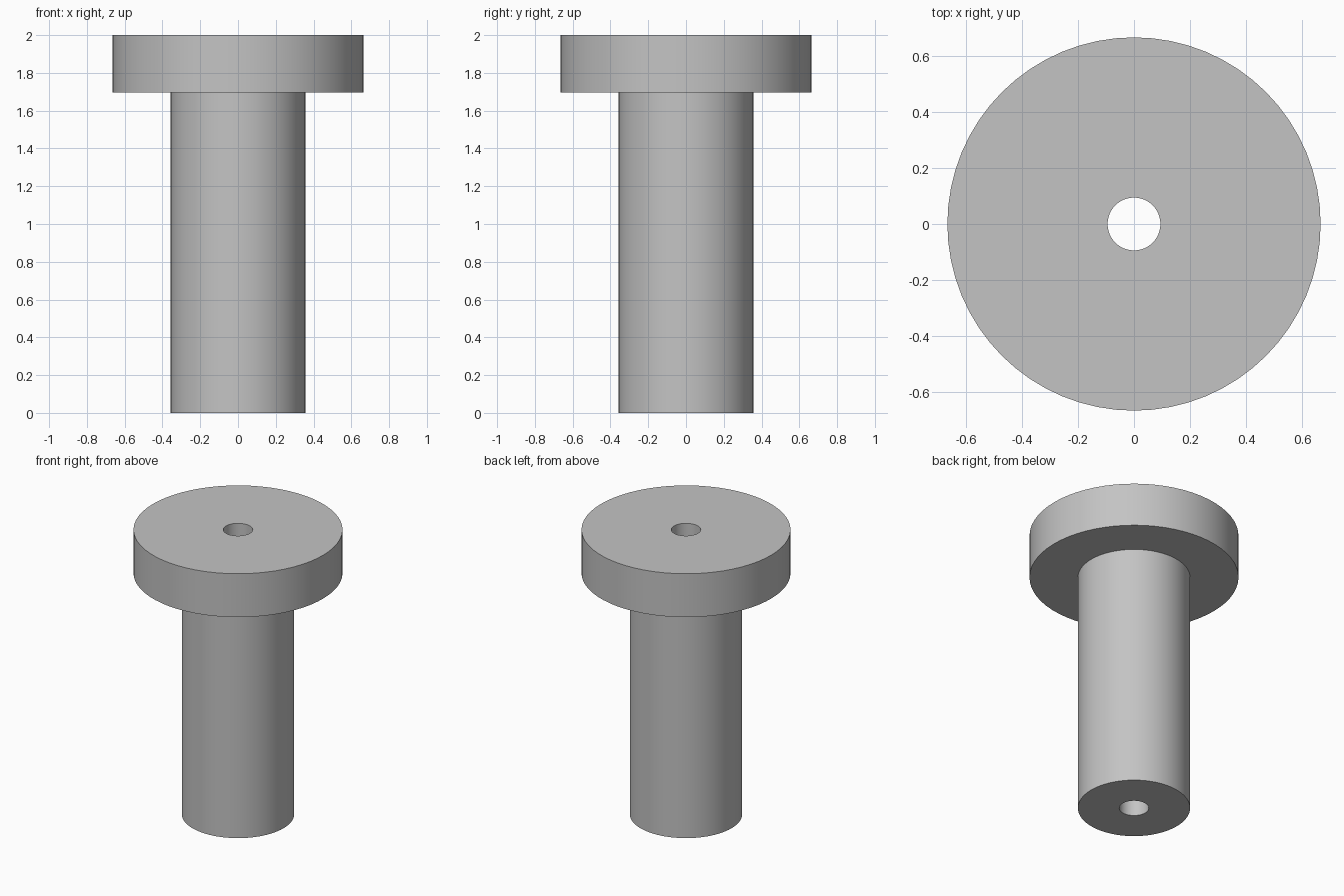
import bpy, bmesh, math

cube = bpy.data.objects.get("Cube")
if cube:
    bpy.data.objects.remove(cube, do_unlink=True)

SIDES = 64
BORE, SHANK, FLANGE = 0.094, 0.357, 0.665
STEP, TOP = 1.695, 2.0

# Plain grey material
grey = bpy.data.materials.new("plain_grey")
grey.use_nodes = True
colour = (0.55, 0.55, 0.55, 1)
grey.diffuse_color = colour
grey.node_tree.nodes["Principled BSDF"].inputs["Base Color"].default_value = colour

# Closed (radius, height) profile: shank, flange and through bore
profile = [(BORE, 0), (SHANK, 0), (SHANK, STEP), (FLANGE, STEP), (FLANGE, TOP), (BORE, TOP)]

# Revolve the profile around z
bm = bmesh.new()
verts = [bm.verts.new((r, 0, z)) for r, z in profile]
edges = [bm.edges.new((v, verts[(i + 1) % len(verts)])) for i, v in enumerate(verts)]
bmesh.ops.spin(bm, geom=verts + edges, cent=(0, 0, 0), axis=(0, 0, 1),
               angle=math.tau, steps=SIDES, use_merge=True)
bmesh.ops.remove_doubles(bm, verts=bm.verts[:], dist=0.0001)
bmesh.ops.recalc_face_normals(bm, faces=bm.faces[:])
mesh = bpy.data.meshes.new("flanged_bushing")
bm.to_mesh(mesh)
bm.free()
mesh.materials.append(grey)

bushing = bpy.data.objects.new("flanged_bushing", mesh)
bpy.context.collection.objects.link(bushing)

# Smooth round walls, keep the rims sharp
bpy.ops.object.select_all(action='DESELECT')
bushing.select_set(True)
bpy.context.view_layer.objects.active = bushing
bpy.ops.object.shade_smooth_by_angle(angle=math.radians(30))
